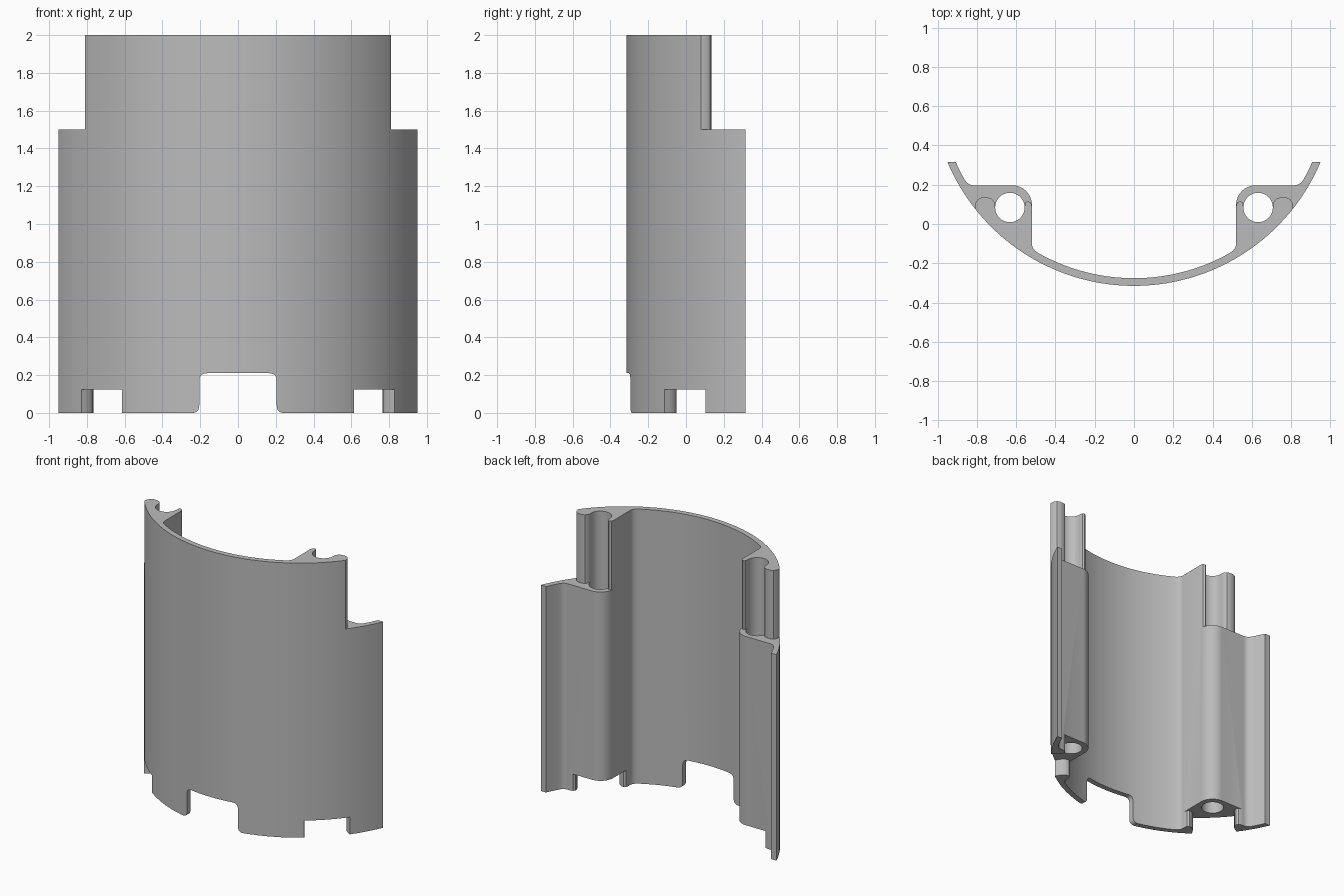
import bpy
import bmesh
from math import sin, cos, acos, asin, pi, radians
from mathutils import Vector

cube = bpy.data.objects.get("Cube")
if cube:
    bpy.data.objects.remove(cube, do_unlink=True)

CY = 0.716            # centre of the curved wall
R_OUT, R_IN = 1.031, 0.992
BACK = 0.315          # rear end of the wall
HEIGHT = 2.0
HOLE = (0.632, 0.084)


def wall_arc(radius, a0, a1, n):
    """Points on the wall; angle measured from the front."""
    return [(radius * sin(a0 + (a1 - a0) * i / n),
             CY - radius * cos(a0 + (a1 - a0) * i / n)) for i in range(n + 1)]


def fillet(p, corner, q, n=6):
    p, c, q = Vector(p), Vector(corner), Vector(q)
    return [tuple(p * (1 - t) ** 2 + c * 2 * t * (1 - t) + q * t * t)
            for t in (i / n for i in range(n + 1))]


def circle(centre, radius, a0, a1, n):
    return [(centre[0] + radius * cos(a0 + (a1 - a0) * i / n),
             centre[1] + radius * sin(a0 + (a1 - a0) * i / n)) for i in range(n + 1)]


def flip(points):
    return [(-x, y) for x, y in reversed(points)]


def prism(name, points, lo, hi, along_y=False):
    """Extrude a closed outline along z, or along y for an x-z outline."""
    bm = bmesh.new()
    place = (lambda x, v: (x, lo, v)) if along_y else (lambda x, v: (x, v, lo))
    face = bm.faces.new([bm.verts.new(place(*p)) for p in points])
    step = (0, hi - lo, 0) if along_y else (0, 0, hi - lo)
    new = bmesh.ops.extrude_face_region(bm, geom=[face])["geom"]
    bmesh.ops.translate(bm, vec=step,
                        verts=[g for g in new if isinstance(g, bmesh.types.BMVert)])
    bmesh.ops.recalc_face_normals(bm, faces=bm.faces)
    mesh = bpy.data.meshes.new(name)
    bm.to_mesh(mesh)
    bm.free()
    obj = bpy.data.objects.new(name, mesh)
    bpy.context.collection.objects.link(obj)
    return obj


def cut(target, cutter):
    cutter.hide_render = True
    mod = target.modifiers.new("cut", 'BOOLEAN')
    mod.operation = 'DIFFERENCE'
    mod.solver = 'EXACT'
    mod.object = cutter
    bpy.context.view_layer.objects.active = target
    bpy.ops.object.modifier_apply(modifier=mod.name)
    bpy.data.objects.remove(cutter, do_unlink=True)


# Cross-section: curved wall with a rounded boss on each side
end_out = acos((CY - BACK) / R_OUT)
end_in = acos((CY - BACK) / R_IN)
f_hi, f_lo = radians(60.5), radians(29.5)
hi_pt = wall_arc(R_IN, f_hi, f_hi, 1)[0]
lo_pt = wall_arc(R_IN, f_lo, f_lo, 1)[0]
side = wall_arc(R_IN, end_in, f_hi, 5)[:-1]
side += fillet(hi_pt, (0.846, 0.197), (0.815, 0.197))
side += circle((0.62, 0.097), 0.1, pi / 2, pi, 14)
side += fillet((0.52, -0.1), (0.52, -0.128), lo_pt)
front_in = wall_arc(R_IN, f_lo, -f_lo, 32)[1:-1]
outline = wall_arc(R_OUT, -end_out, end_out, 72) + side + front_in + flip(side)
shell = prism("curved_shell", outline, 0, HEIGHT)

# Upper step leaves rounded lugs around an open screw channel
step = [(0.48, 0.09), (0.52, 0.09), (0.525, 0.108), (0.54, 0.117), (0.553, 0.11),
        (0.558, 0.084), (0.706, 0.084), (0.71, 0.11), (0.725, 0.129), (0.745, 0.135),
        (0.775, 0.135), (0.795, 0.126), (0.808, 0.105), (0.811, 0.07),
        (1.1, 0.07), (1.1, 0.5), (0.48, 0.5)]

# Lower slot runs diagonally through the wall and clears the boss foot
half = [(0.8, -0.3), (0.613, -0.113), (0.598, -0.088), (0.582, -0.066),
        (0.56, -0.052), (0.54, -0.05), (0.525, -0.06), (0.518, -0.085), (0.45, -0.085)]
slot = half + [(0.45, 0.266)] + [(CY - y, CY - x) for x, y in reversed(half)]

for mirror in (False, True):
    pick = flip if mirror else list
    cut(shell, prism("hole_cutter", pick(circle(HOLE, 0.075, 0, 2 * pi, 32)[:-1]), -0.2, 2.2))
    cut(shell, prism("step_cutter", pick(step), 1.5, 2.3))
    cut(shell, prism("slot_cutter", pick(slot), -0.3, 0.125))

# Central front opening with rounded top corners and flared foot
arch = [(0.245, -0.1)] + fillet((0.245, 0), (0.205, 0), (0.205, 0.04))
arch += fillet((0.205, 0.17), (0.205, 0.21), (0.165, 0.21))
cut(shell, prism("opening_cutter", arch + flip(arch), -0.6, 0.0, along_y=True))

# Plain grey finish
grey = bpy.data.materials.new("grey_plastic")
grey.use_nodes = True
colour = (0.5, 0.5, 0.5, 1)
grey.diffuse_color = colour
grey.node_tree.nodes["Principled BSDF"].inputs["Base Color"].default_value = colour
shell.data.materials.clear()
shell.data.materials.append(grey)

bpy.ops.object.select_all(action='DESELECT')
shell.select_set(True)
bpy.context.view_layer.objects.active = shell
bpy.ops.object.shade_smooth_by_angle(angle=radians(30))
